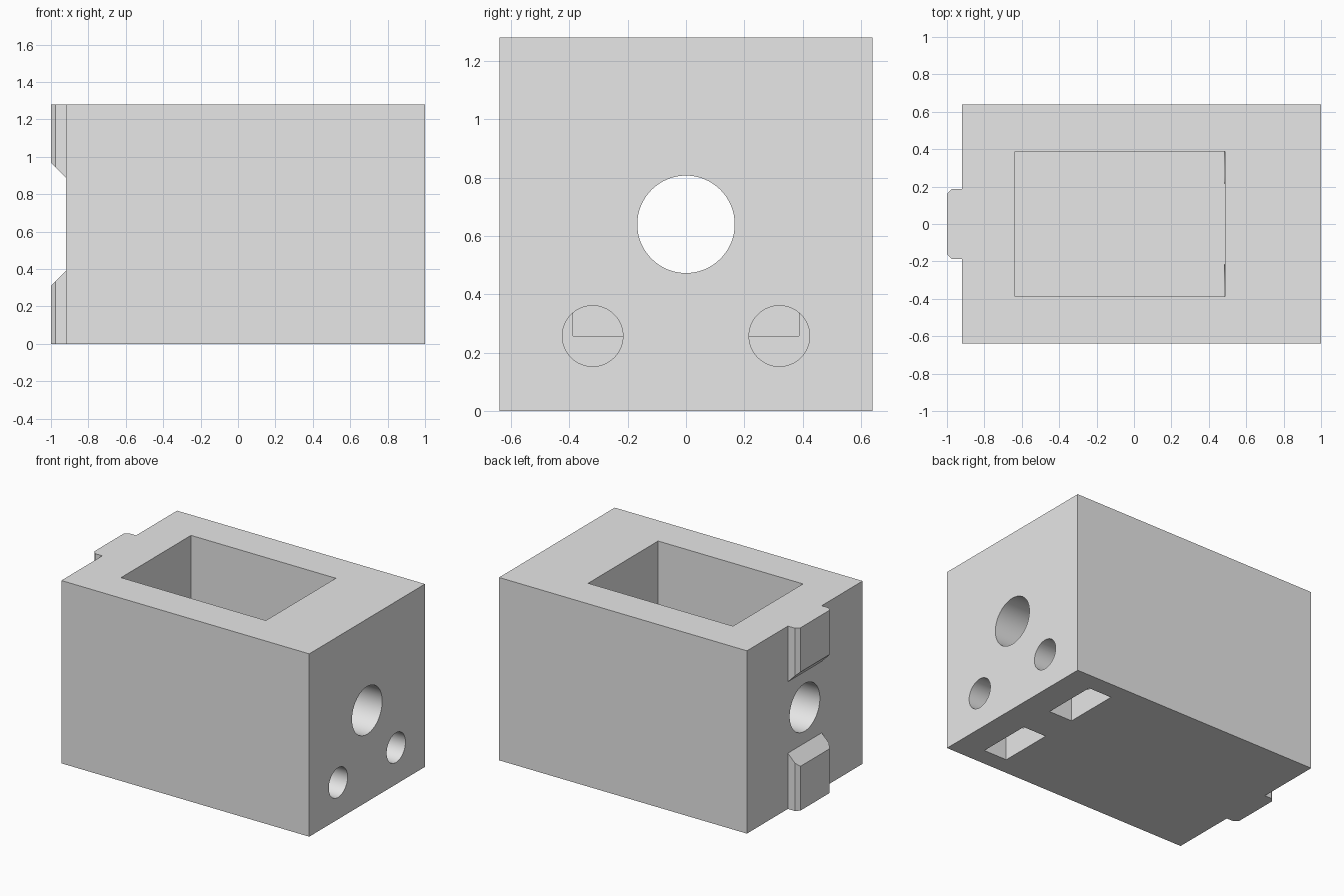
import bpy, bmesh, math
from mathutils import Matrix, Vector

cube = bpy.data.objects.get("Cube")
if cube:
    bpy.data.objects.remove(cube, do_unlink=True)

HEIGHT = 1.28
grey = bpy.data.materials.new("plain_grey")
grey.use_nodes = True
colour = (0.8, 0.8, 0.8, 1)
grey.diffuse_color = colour
grey.node_tree.nodes["Principled BSDF"].inputs["Base Color"].default_value = colour


def finish(name, bm):
    bmesh.ops.recalc_face_normals(bm, faces=bm.faces)
    mesh = bpy.data.meshes.new(name)
    bm.to_mesh(mesh)
    bm.free()
    mesh.materials.append(grey)
    obj = bpy.data.objects.new(name, mesh)
    bpy.context.collection.objects.link(obj)
    return obj


def box(name, low, high):
    low, high = Vector(low), Vector(high)
    bm = bmesh.new()
    bmesh.ops.create_cube(bm, size=1, matrix=Matrix.Translation((low + high) / 2)
                          @ Matrix.Diagonal((*(high - low), 1)))
    return finish(name, bm)


def bore(name, x0, x1, y, z, radius):
    bm = bmesh.new()
    bmesh.ops.create_cone(bm, cap_ends=True, segments=64, radius1=radius, radius2=radius,
                          depth=x1 - x0, matrix=Matrix.Translation(((x0 + x1) / 2, y, z))
                          @ Matrix.Rotation(math.pi / 2, 4, "Y"))
    return finish(name, bm)


def key(name, flip):
    # chamfered rail profile with a sloped inner end
    bm = bmesh.new()
    half = [(-0.9, 0.187), (-0.975, 0.187), (-1, 0.162)]
    profile = half + [(x, -y) for x, y in reversed(half)]
    place = lambda z: HEIGHT - z if flip else z
    base = [bm.verts.new((x, y, place(0))) for x, y in profile]
    end = [bm.verts.new((x, y, place(1.31 + x))) for x, y in profile]
    bm.faces.new(base)
    bm.faces.new(end)
    for i in range(len(base)):
        j = (i + 1) % len(base)
        bm.faces.new((base[i], base[j], end[j], end[i]))
    return finish(name, bm)


def combine(body, tool, operation):
    tool.hide_render = True
    mod = body.modifiers.new(tool.name, "BOOLEAN")
    mod.operation, mod.solver, mod.object = operation, "EXACT", tool
    bpy.context.view_layer.objects.active = body
    bpy.ops.object.modifier_apply(modifier=mod.name)
    bpy.data.objects.remove(tool, do_unlink=True)


# block with its guide keys
body = box("housing_block", (-0.92, -0.64, 0), (1, 0.64, HEIGHT))
combine(body, key("lower_key", False), "UNION")
combine(body, key("upper_key", True), "UNION")

# open pocket and the main bore
combine(body, box("pocket", (-0.635, -0.387, 0.258), (0.487, 0.387, 1.5)), "DIFFERENCE")
combine(body, bore("main_bore", -1.2, 1.2, 0, 0.64, 0.167), "DIFFERENCE")

# screw holes with nut slots open at the bottom
for side in (-1, 1):
    y = side * 0.32
    combine(body, bore("screw_hole", 0.485, 1.2, y, 0.257, 0.104), "DIFFERENCE")
    combine(body, box("nut_slot", (0.62, y - 0.193, -0.2), (0.8, y + 0.193, 0.455)),
            "DIFFERENCE")

bpy.ops.object.select_all(action="DESELECT")
body.select_set(True)
bpy.context.view_layer.objects.active = body
bpy.ops.object.shade_smooth_by_angle(angle=math.radians(30))
